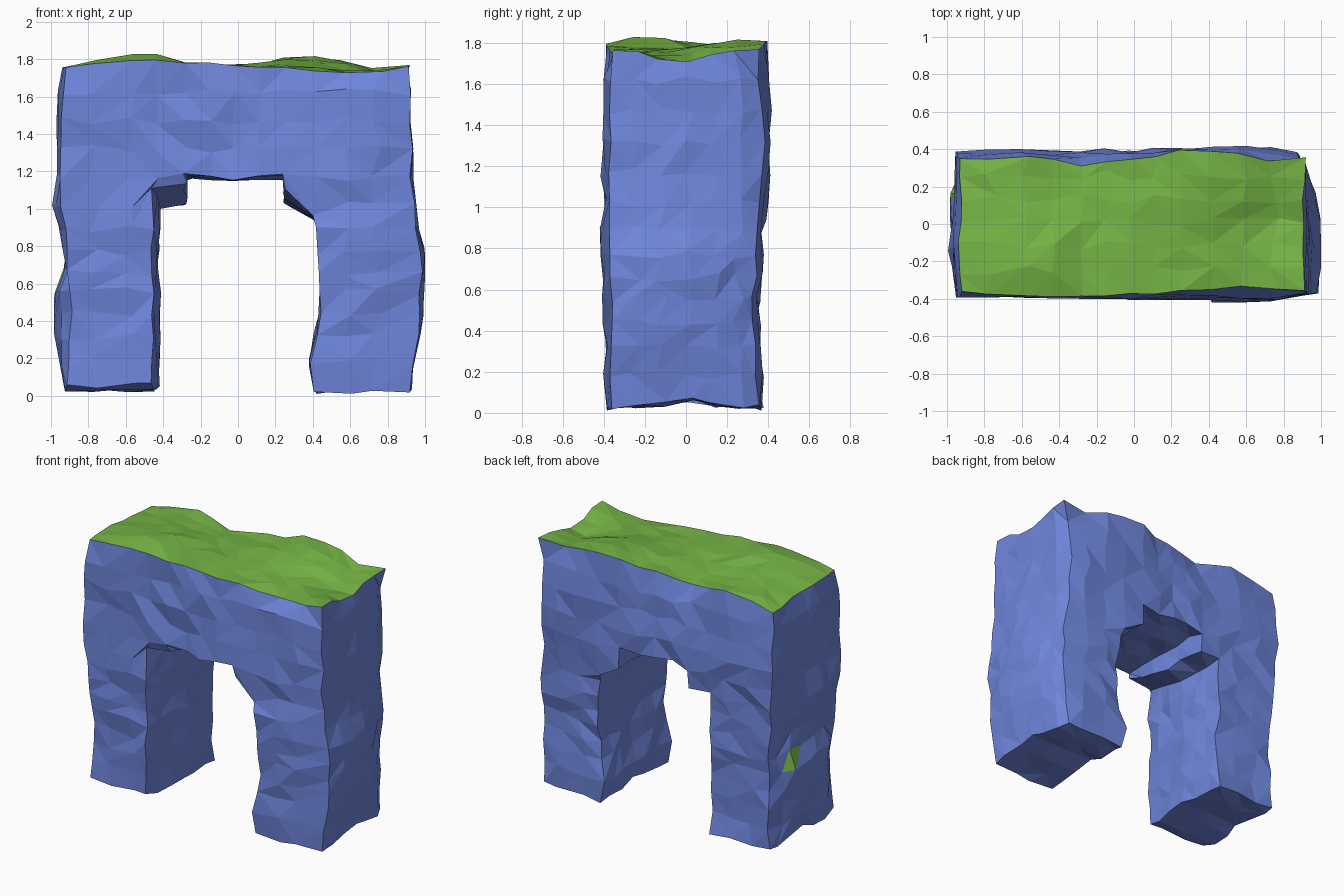
import bpy
import bmesh
import random
from mathutils import Vector

random.seed(7)
cube = bpy.data.objects.get("Cube")
if cube:
    bpy.data.objects.remove(cube, do_unlink=True)


def make_material(name, colour):
    material = bpy.data.materials.new(name)
    material.use_nodes = True
    material.diffuse_color = colour
    material.node_tree.nodes["Principled BSDF"].inputs["Base Color"].default_value = colour
    return material


def follow(points, t):
    """Piecewise linear profile through (position, value) points."""
    for (start, low), (end, high) in zip(points, points[1:]):
        if t <= end:
            return low + (high - low) * max(0, (t - start) / (end - start))
    return points[-1][1]


def hump(x, y, centre_x, centre_y, height, width):
    return height * 2.718 ** (-((x - centre_x) ** 2 + (y - centre_y) ** 2) / width ** 2)


def wobble(amount):
    return random.uniform(-amount, amount)


# Lattice that the rough block is carved from
columns = [-.92, -.76, -.59, -.43, -.28, -.15, -.02, .11, .25, .42, .58, .75, .92]
depths = [-.38, -.25, -.12, .01, .14, .26, .37]
levels = [.04, .18, .32, .44, .56, .66, .77, .89, 1.02, 1.17, 1.32, 1.47, 1.62, 1.77]
last_column, last_depth, last_level = len(columns) - 1, len(depths) - 1, len(levels) - 1
ledge_level = levels.index(1.02)

# Weathered outlines: end walls at their corners and at their bulge
left_corner = [(.04, -.91), (.5, -.89), (1, -.94), (1.3, -.95), (1.77, -.93)]
left_bulge = [(.04, -.92), (.2, -.96), (.44, -.985), (.56, -.98), (.66, -.925),
              (.77, -.93), (1, -1), (1.2, -.96), (1.6, -.97), (1.77, -.93)]
right_corner = [(.04, .91), (.4, .92), (.75, .94), (1, .91), (1.77, .91)]
right_bulge = [(.04, .92), (.4, .99), (.75, 1), (.95, .95), (1.3, .93), (1.77, .91)]
# Back wall depth by height, and inner leg wall
back_wall = [(.04, .37), (.5, .345), (.9, .37), (1.3, .385), (1.77, .36)]
inner_leg = [(.04, .41), (.18, .39), (.3, .41), (.5, .45), (.75, .44), (1.02, .41)]
# Upper rims: height and depth along the arch
front_rim = [(-.93, 1.76), (-.5, 1.79), (0, 1.765), (.3, 1.75), (.65, 1.72), (.91, 1.76)]
back_rim = [(-.93, 1.73), (-.6, 1.79), (-.25, 1.74), (.05, 1.77), (.35, 1.8),
            (.55, 1.79), (.72, 1.74), (.91, 1.78)]
front_lip = [(-.93, -.36), (-.4, -.395), (0, -.38), (.3, -.355), (.65, -.33), (.91, -.36)]
back_lip = [(-.93, .35), (-.6, .36), (-.25, .315), (.1, .36), (.3, .4), (.6, .38),
            (.75, .34), (.91, .36)]
# Ledges under the lintel: column -> (lift at the back, extra lift at the front)
ledges = {3: (-.01, .09), 4: (.02, .1), 8: (.01, .06), 9: (-.06, .01)}


def is_solid(i, j, k):
    if not (0 <= i < last_column and 0 <= j < last_depth and 0 <= k < last_level):
        return False
    x, z = (columns[i] + columns[i + 1]) / 2, (levels[k] + levels[k + 1]) / 2
    opening = (abs(x) < .42 and z < 1.02) or (abs(x) < .27 and z < 1.17)
    return not opening


def weathered(i, j, k):
    x, y, z = columns[i], depths[j], levels[k]
    nearness = max(0, -y / .38)
    crown = k == last_level
    # End walls bulge between their corners
    if i == 0:
        bulge = 1 - (y / .38) ** 2
        x = follow(left_corner, z) * (1 - bulge) + follow(left_bulge, z) * bulge
        x += hump(y, z, .16, 1, .04, .2) - hump(y, z, .14, .56, .02, .08)
    elif i == last_column:
        bulge = max(0, 1 - ((y + .15) / .42) ** 2)
        x = follow(right_corner, z) * (1 - bulge) + follow(right_bulge, z) * bulge
        x -= .035 if j == last_depth and not crown else 0
    # Inner leg walls and stepped ledges
    elif i == 3 and k <= ledge_level:
        x = -.42 - .035 * nearness - .025 * max(0, y / .37)
    elif i == 9 and k <= ledge_level:
        x = follow(inner_leg, z)
    if k == ledge_level and i in ledges:
        lift, front_lift = ledges[i]
        z += lift + front_lift * nearness
    # Long walls
    if j == last_depth:
        y = follow(back_lip, x) if crown else follow(back_wall, z) + hump(x, z, .45, 1.4, .03, .5)
        y -= .02 if i == last_column and not crown else 0
    elif j == 0:
        y = follow(front_lip, x) if crown else -.385 - hump(x, z, .5, .9, .02, .5)
        y += hump(x, z, -.92, .25, .04, .4)
        y += .025 if i == last_column and not crown else 0
    # Grassy top rises in two low mounds
    if crown:
        share = (depths[j] - depths[0]) / (depths[-1] - depths[0])
        z = follow(front_rim, x) * (1 - share) + follow(back_rim, x) * share
        z += hump(x, y, -.53, -.18, .05, .22) + hump(x, y, .38, .28, .025, .2)
        z -= hump(x, y, .88, 0, .06, .2)
    # Feet are slightly hollow underneath
    elif k == 0:
        z = .06 - .035 * min(1, abs(y) / .26)
        z += .03 if j == 0 and x < 0 else 0
    # Irregular facets: corners stay crisp, flat areas are rougher
    on_x, on_y, on_z = i in (0, last_column), j in (0, last_depth), k in (0, last_level)
    x += wobble(.011 if on_x else .035 if abs(x) > .5 else .012)
    y += wobble(.01 if on_y and (on_x or on_z) else .017 if on_y else .03)
    z += wobble(.011 if crown else .015 if on_z else .022)
    return Vector((max(-1, min(1, x)), max(-.42, min(.42, y)), max(0, z)))


# Stone arch: skin the boundary of the solid cells
bm = bmesh.new()
corners = {}


def corner(i, j, k):
    if (i, j, k) not in corners:
        corners[i, j, k] = bm.verts.new(weathered(i, j, k))
    return corners[i, j, k]


for i in range(last_column):
    for j in range(last_depth):
        for k in range(last_level):
            if not is_solid(i, j, k):
                continue
            for axis in range(3):
                for side in (0, 1):
                    neighbour = [i, j, k]
                    neighbour[axis] += 2 * side - 1
                    if is_solid(*neighbour):
                        continue
                    ring = []
                    for u, v in ((0, 0), (1, 0), (1, 1), (0, 1)):
                        spot = [i, j, k]
                        spot[axis] += side
                        spot[(axis + 1) % 3] += u
                        spot[(axis + 2) % 3] += v
                        ring.append(corner(*spot))
                    if side == 0:
                        ring.reverse()
                    # Split each patch along a random diagonal
                    turn = random.randint(0, 1)
                    a, b, c, d = ring[turn:] + ring[:turn]
                    grassy = int(axis == 2 and side == 1 and k == last_level - 1)
                    for triangle in ((a, b, c), (a, c, d)):
                        bm.faces.new(triangle).material_index = grassy

# Small grass tuft on the sloping ledge of the end wall
tuft = Vector((-.95, .13, .61))
wall_faces = [f for f in bm.faces if f.calc_center_median().x < -.9]
wall_faces.sort(key=lambda f: (f.calc_center_median() - tuft).length)
for face in wall_faces[:2]:
    face.material_index = 1

bmesh.ops.recalc_face_normals(bm, faces=bm.faces[:])
mesh = bpy.data.meshes.new("stone_arch")
bm.to_mesh(mesh)
bm.free()
mesh.materials.append(make_material("blue stone", (.16, .24, .72, 1)))
mesh.materials.append(make_material("green grass", (.18, .46, .06, 1)))
arch = bpy.data.objects.new("stone_arch", mesh)
bpy.context.collection.objects.link(arch)
